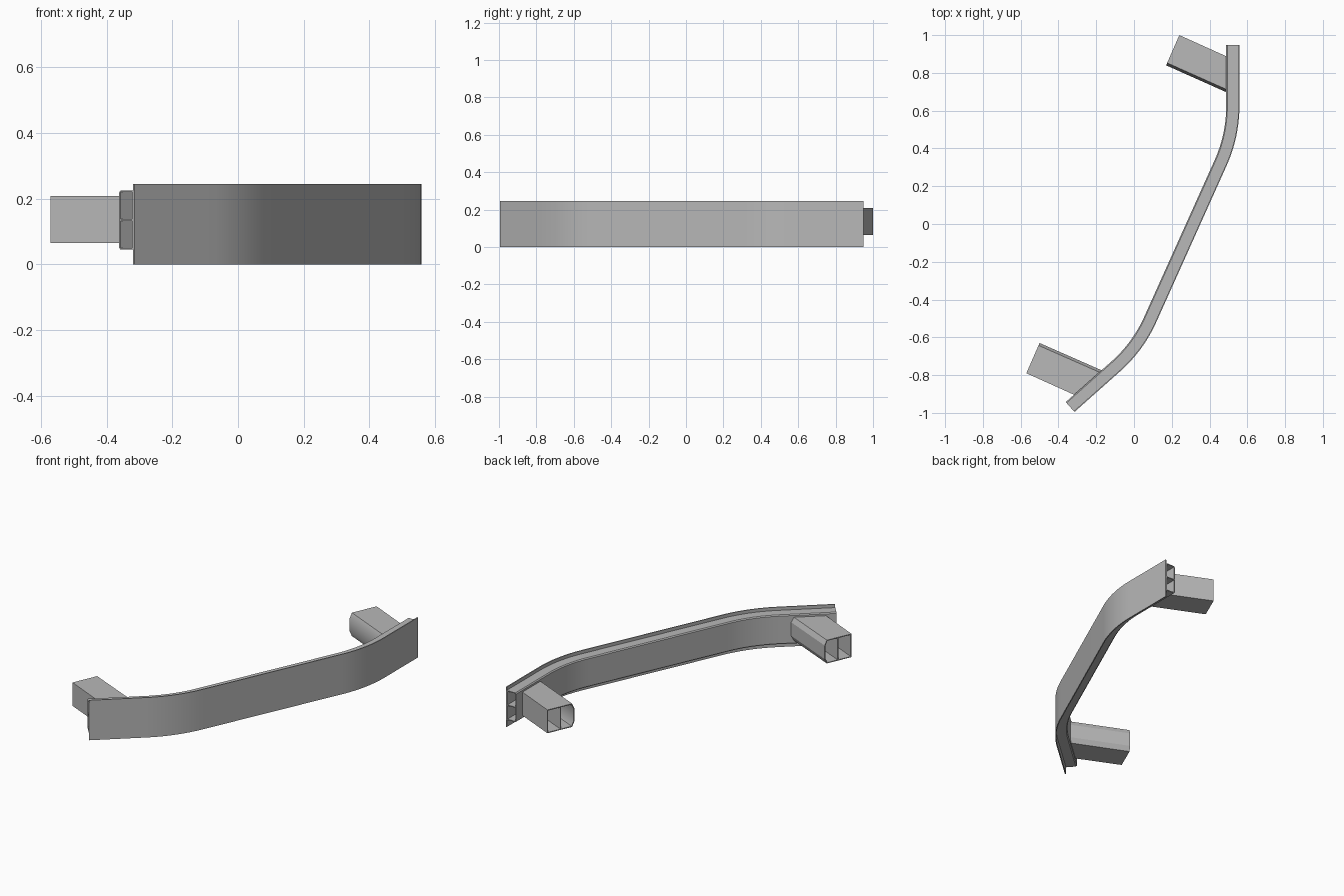
import bpy, bmesh
from math import sin, cos, radians
from mathutils import Vector

cube = bpy.data.objects.get("Cube")
if cube:
    bpy.data.objects.remove(cube)

metal = bpy.data.materials.new("grey metal")
GREY = (0.48, 0.48, 0.48, 1)
metal.use_nodes = True
metal.diffuse_color = GREY
metal.node_tree.nodes["Principled BSDF"].inputs["Base Color"].default_value = GREY


def sweep(name, loops, frames):
    """Sweep closed (u, z) loops through frames (origin, u axis); later loops are holes."""
    bm = bmesh.new()
    caps = ([], [])
    for loop in loops:
        n = len(loop)
        rings = [[bm.verts.new((*(o + axis * u), z)) for u, z in loop] for o, axis in frames]
        for a, b in zip(rings, rings[1:]):
            for i in range(n):
                j = (i + 1) % n
                bm.faces.new((a[i], a[j], b[j], b[i]))
        for cap, ring in zip(caps, (rings[0], rings[-1])):
            cap.extend(bm.edges.get((ring[i], ring[(i + 1) % n])) for i in range(n))
    for cap in caps:
        bmesh.ops.triangle_fill(bm, edges=cap, use_beauty=True)
    bmesh.ops.recalc_face_normals(bm, faces=bm.faces)
    mesh = bpy.data.meshes.new(name)
    bm.to_mesh(mesh)
    bm.free()
    mesh.materials.append(metal)
    obj = bpy.data.objects.new(name, mesh)
    bpy.context.collection.objects.link(obj)
    bpy.ops.object.select_all(action='DESELECT')
    obj.select_set(True)
    bpy.context.view_layer.objects.active = obj
    bpy.ops.object.shade_smooth_by_angle(angle=radians(25))
    return obj


def rect(u0, u1, z0, z1, cu=0, cz=0):
    """Rectangle, with both low-u corners chamfered when cu is given."""
    if not cu:
        return [(u0, z0), (u1, z0), (u1, z1), (u0, z1)]
    return [(u0 + cu, z0), (u1, z0), (u1, z1), (u0 + cu, z1), (u0, z1 - cz), (u0, z0 + cz)]


# Path of the front surface: straight end, bend, straight middle, bend, straight end
BEND, RADIUS, STEPS = radians(24.2), 0.77, 14
pos, heading = Vector((-0.315, -0.995)), radians(41.6)
frames = []


def mark():
    frames.append((pos.copy(), Vector((-sin(heading), cos(heading)))))


def straight(length):
    global pos
    pos = pos + Vector((cos(heading), sin(heading))) * length
    mark()


def bend():
    global pos, heading
    centre = pos + Vector((-sin(heading), cos(heading))) * RADIUS
    for _ in range(STEPS):
        heading += BEND / STEPS
        pos = centre + Vector((sin(heading), -cos(heading))) * RADIUS
        mark()


mark()
straight(0.323)
bend()
straight(0.91)
bend()
straight(0.323)

# Front plate and the two-cell hollow beam behind it
PLATE, DEPTH, WALL = 0.006, 0.07, 0.005
sweep("front_plate", [rect(0, PLATE, 0, 0.245)], frames)
BOTTOM, MIDDLE, TOP = 0.045, 0.135, 0.225
c = 0.006
tube = [(PLATE, BOTTOM), (DEPTH - c, BOTTOM), (DEPTH, BOTTOM + c),
        (DEPTH, TOP - c), (DEPTH - c, TOP), (PLATE, TOP)]
cells = [rect(PLATE + WALL, DEPTH - WALL, BOTTOM + WALL, MIDDLE - WALL / 2),
         rect(PLATE + WALL, DEPTH - WALL, MIDDLE + WALL / 2, TOP - WALL)]
sweep("beam_tube", [tube] + cells, frames)

# Hollow mounting boxes with a centre web, mitred against the beam
W, Z0, Z1 = 0.175, 0.065, 0.208
box = [rect(0, W, Z0, Z1, 0.014, 0.03),
       rect(WALL, (W - WALL) / 2, Z0 + WALL, Z1 - WALL, 0.012, 0.028),
       rect((W + WALL) / 2, W - WALL, Z0 + WALL, Z1 - WALL)]
for name, free_end, free_edge, joint, joint_edge in (
        ("rear_mounting_box", (0.17, 0.84), (0.07, 0.16), (0.495, 0.695), (0, 0.19)),
        ("front_mounting_box", (-0.5, -0.63), (-0.07, -0.16), (-0.17, -0.775), (-0.145, -0.13))):
    sweep(name, box, [(Vector(free_end), Vector(free_edge) / W),
                      (Vector(joint), Vector(joint_edge) / W)])
